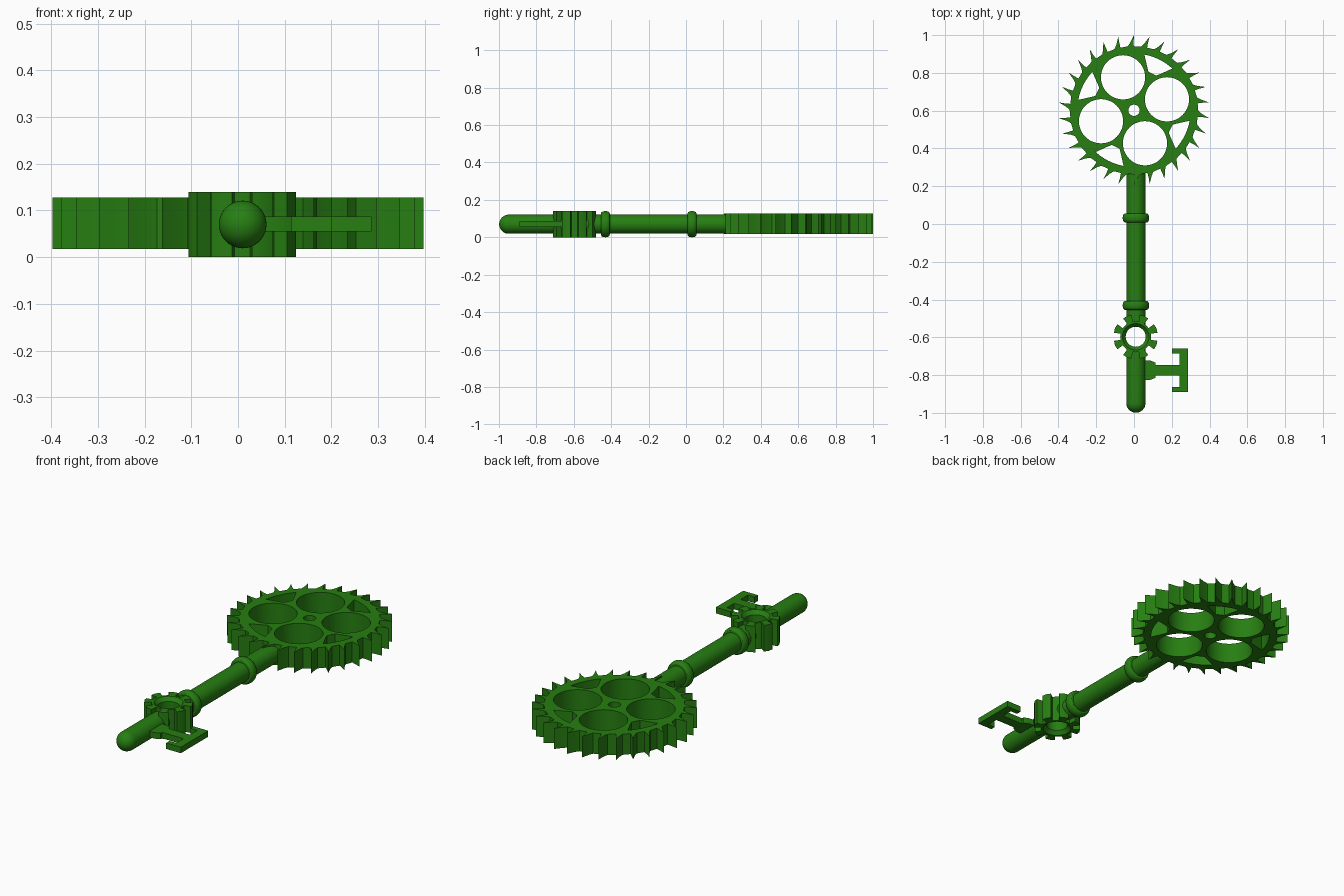
import bpy, bmesh
from math import sin, cos, pi, radians
from mathutils import Matrix, Vector

if "Cube" in bpy.data.objects:
    bpy.data.objects.remove(bpy.data.objects["Cube"])

green = bpy.data.materials.new("green")
green.diffuse_color = (0.02, 0.21, 0.006, 1)
green.use_nodes = True
green.node_tree.nodes["Principled BSDF"].inputs["Base Color"].default_value = green.diffuse_color


def finish(name, mesh):
    ob = bpy.data.objects.new(name, mesh)
    mesh.materials.clear()
    mesh.materials.append(green)
    bpy.context.collection.objects.link(ob)
    bpy.ops.object.select_all(action='DESELECT')
    ob.select_set(True)
    bpy.context.view_layer.objects.active = ob
    bpy.ops.object.shade_smooth_by_angle(angle=radians(30))
    return ob


def polar(r, deg, c=(0, 0)):
    return (c[0] + r * cos(radians(deg)), c[1] + r * sin(radians(deg)))


def circle(r, c, n=48):
    return [polar(r, 360 * i / n, c) for i in range(n)]


def plate(name, loops, z0, z1):
    """Extruded flat outline; inner loops become through holes."""
    cu = bpy.data.curves.new(name + "_outline", 'CURVE')
    cu.dimensions = '2D'
    cu.fill_mode = 'BOTH'
    cu.extrude = (z1 - z0) / 2
    for loop in loops:
        sp = cu.splines.new('POLY')
        sp.points.add(len(loop) - 1)
        for p, (x, y) in zip(sp.points, loop):
            p.co = (x, y, 0, 1)
        sp.use_cyclic_u = True
    tmp = bpy.data.objects.new("outline", cu)
    bpy.context.collection.objects.link(tmp)
    bpy.context.view_layer.update()
    deps = bpy.context.evaluated_depsgraph_get()
    mesh = bpy.data.meshes.new_from_object(tmp.evaluated_get(deps))
    bpy.data.objects.remove(tmp)
    bm = bmesh.new()
    bm.from_mesh(mesh)
    bmesh.ops.remove_doubles(bm, verts=bm.verts, dist=1e-5)
    bmesh.ops.recalc_face_normals(bm, faces=bm.faces)
    bm.to_mesh(mesh)
    bm.free()
    mesh.transform(Matrix.Translation((0, 0, (z0 + z1) / 2)))
    return finish(name, mesh)


def lathe(name, profile, origin, along_y=True, closed=False, n=40):
    """Revolve (radius, height) points about the y or z axis."""
    bm = bmesh.new()
    rows = []
    for k in range(n):
        c, s = cos(2 * pi * k / n), sin(2 * pi * k / n)
        rows.append([bm.verts.new(Vector(origin) + Vector(
            (r * c, h, r * s) if along_y else (r * c, r * s, h))) for r, h in profile])
    m = len(profile)
    for k in range(n):
        a, b = rows[k], rows[(k + 1) % n]
        for j in range(m if closed else m - 1):
            i = (j + 1) % m
            bm.faces.new((a[j], a[i], b[i], b[j]))
    bmesh.ops.remove_doubles(bm, verts=bm.verts, dist=1e-6)
    bmesh.ops.dissolve_degenerate(bm, edges=bm.edges, dist=1e-6)
    bmesh.ops.recalc_face_normals(bm, faces=bm.faces)
    mesh = bpy.data.meshes.new(name)
    bm.to_mesh(mesh)
    bm.free()
    return finish(name, mesh)


# Bow: large ratchet wheel with raked teeth and openings
C = (0, 0.602)
outline = []
for i in range(30):
    a = 90 - 12 * i
    outline += [polar(0.339, a + 8, C), polar(0.341, a + 5.5, C), polar(0.36, a + 3, C),
                polar(0.399, a, C), polar(0.365, a + 0.3, C), polar(0.339, a + 0.2, C)]
loops = [outline, circle(0.03, C, 24)]
for i in range(4):
    loops.append(circle(0.117, polar(0.184, 18.4 + 90 * i, C)))
    m = 63.4 + 90 * i
    loops.append([polar(0.218, m - 6, C), polar(0.235, m - 9, C)]
                 + [polar(0.3, m - 16 + 4 * k, C) for k in range(9)]
                 + [polar(0.235, m + 9, C), polar(0.218, m + 6, C)])
plate("bow_wheel", loops, 0.018, 0.128)

# Shaft: two rods either side of the small gear, front one with a round tip
X, Z, R = 0.01, 0.07, 0.051
G = (0.009, -0.597)
tip = [(R * sin(t * pi / 20), -0.999 + R - R * cos(t * pi / 20)) for t in range(11)]
lathe("shaft_tip", tip + [(R, G[1] - 0.062), (0, G[1] - 0.062)], (X, 0, Z))
lathe("shaft", [(0, G[1] + 0.062), (R, G[1] + 0.062), (R, 0.285), (0, 0.285)], (X, 0, Z))

# Rounded collars on the shaft
for name, y in (("rear_collar", 0.032), ("front_collar", -0.431)):
    bead = [(0.051 + 0.019 * sin(t * pi / 10) ** 0.6, y - 0.024 * cos(t * pi / 10))
            for t in range(11)]
    lathe(name, [(0.03, y - 0.024)] + bead + [(0.03, y + 0.024)], (X, 0, Z), closed=True)

# Small gear with flared teeth and a funnelled bore
teeth = []
for i in range(8):
    a = 22.5 + 45 * i
    teeth += [polar(0.082, a - 22.5, G), polar(0.082, a - 11, G), polar(0.117, a - 12, G),
              polar(0.119, a, G), polar(0.117, a + 12, G), polar(0.082, a + 11, G)]
plate("small_gear", [teeth, circle(0.07, G, 40)], 0, 0.14)
lathe("gear_bore", [(0.07, 0), (0.053, 0.02), (0.053, 0.12), (0.07, 0.14)],
      (G[0], G[1], 0), along_y=False, closed=True)

# Bit: stepped stem with a bracket, mirrored about its centre line
half = [(0.03, 0.052), (0.085, 0.052), (0.115, 0.04), (0.115, 0.027), (0.24, 0.027),
        (0.24, 0.088), (0.2, 0.088), (0.2, 0.115), (0.286, 0.115)]
bit = [(x, -0.774 + y) for x, y in half] + [(x, -0.774 - y) for x, y in reversed(half)]
plate("key_bit", [bit], 0.055, 0.087)
